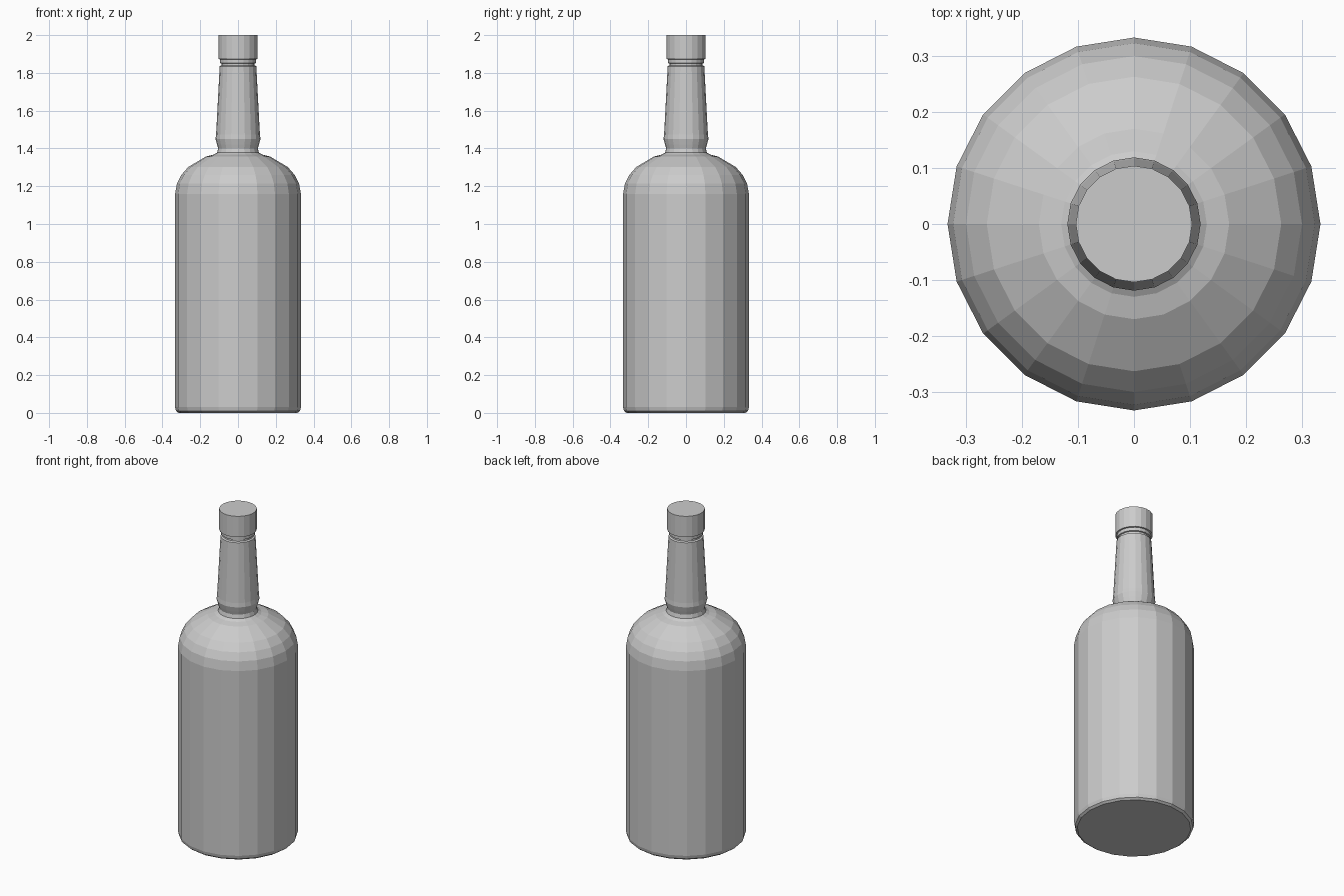
import bpy, bmesh
from math import cos, sin, tau

if "Cube" in bpy.data.objects:
    bpy.data.objects.remove(bpy.data.objects["Cube"])

SIDES = 20


def lathe(name, profile):
    """Revolve (radius, height) points into a closed, flat-faced solid."""
    bm = bmesh.new()
    rings = [[bm.verts.new((r * cos(tau * i / SIDES), r * sin(tau * i / SIDES), z))
              for i in range(SIDES)] for r, z in profile]
    for low, high in zip(rings, rings[1:]):
        for i in range(SIDES):
            j = (i + 1) % SIDES
            bm.faces.new((low[i], low[j], high[j], high[i]))
    bm.faces.new(rings[0][::-1])
    bm.faces.new(rings[-1])
    mesh = bpy.data.meshes.new(name)
    bm.to_mesh(mesh)
    bm.free()
    obj = bpy.data.objects.new(name, mesh)
    bpy.context.collection.objects.link(obj)
    return obj


# Glass: base, straight body, rounded shoulder, tapered neck, lip and stopper
lathe("bottle", [
    (0.315, 0.0), (0.328, 0.01), (0.333, 0.03),
    (0.333, 1.16), (0.323, 1.215), (0.30, 1.26), (0.263, 1.302),
    (0.17, 1.357), (0.13, 1.367), (0.111, 1.378), (0.105, 1.40),
    (0.111, 1.42), (0.119, 1.45), (0.116, 1.475),
    (0.097, 1.835), (0.088, 1.84), (0.088, 1.85),
    (0.095, 1.852), (0.095, 1.872), (0.104, 1.873), (0.104, 2.0),
])
